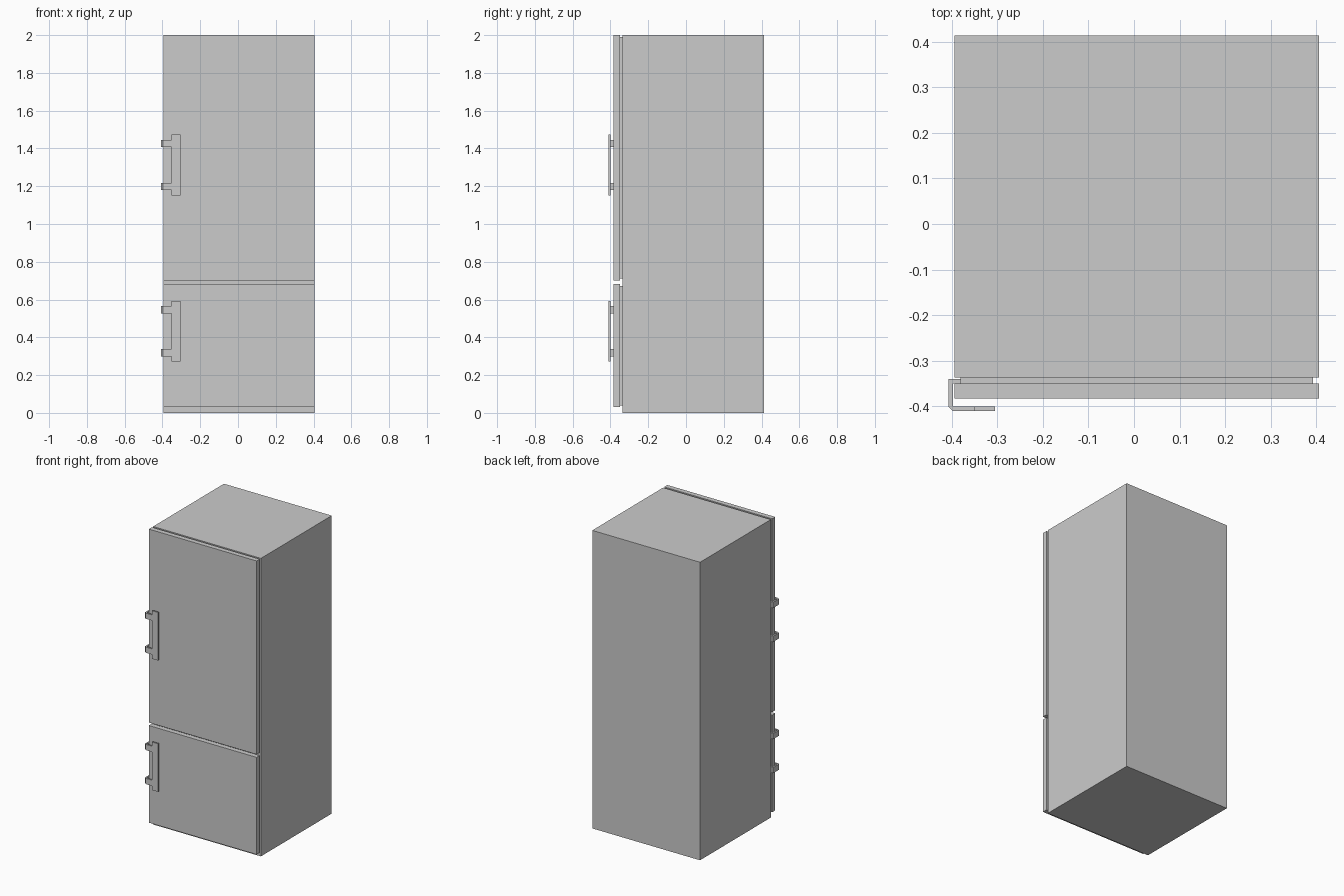
import bpy, bmesh
from mathutils import Vector

if "Cube" in bpy.data.objects:
    bpy.data.objects.remove(bpy.data.objects["Cube"])


def prism(name, outline, axis_vec):
    """Extrude a planar outline of 3D points along axis_vec."""
    bm = bmesh.new()
    face = bm.faces.new([bm.verts.new(p) for p in outline])
    ext = bmesh.ops.extrude_face_region(bm, geom=[face])
    verts = [g for g in ext["geom"] if isinstance(g, bmesh.types.BMVert)]
    bmesh.ops.translate(bm, verts=verts, vec=Vector(axis_vec))
    bmesh.ops.recalc_face_normals(bm, faces=bm.faces)
    mesh = bpy.data.meshes.new(name)
    bm.to_mesh(mesh)
    bm.free()
    ob = bpy.data.objects.new(name, mesh)
    bpy.context.collection.objects.link(ob)
    return ob


def box(name, x, y, z):
    base = [(x[0], y[0], z[0]), (x[1], y[0], z[0]), (x[1], y[1], z[0]), (x[0], y[1], z[0])]
    return prism(name, base, (0, 0, z[1] - z[0]))


X = (-0.394, 0.406)

# Cabinet
box("cabinet", X, (-0.337, 0.414), (0, 2))

# Bracket seen from above: wraps round the door edge and hooks in behind it
BRACKET = [(-0.351, -0.411), (-0.398, -0.411), (-0.408, -0.401), (-0.408, -0.341),
           (-0.380, -0.341), (-0.380, -0.350), (-0.398, -0.350), (-0.398, -0.401),
           (-0.351, -0.401)]

# Doors, each with an inset gasket and a handle
for label, z0, z1, handle_z in (("upper", 0.702, 2.0, 1.313), ("lower", 0.03, 0.682, 0.432)):
    box(label + "_door", X, (-0.383, -0.350), (z0, z1))
    box(label + "_gasket", (X[0] + 0.013, X[1] - 0.013), (-0.350, -0.337), (z0 + 0.01, z1 - 0.01))
    # Flat vertical grip
    box(label + "_handle_grip", (-0.351, -0.305), (-0.411, -0.401), (handle_z - 0.161, handle_z + 0.161))
    # Two brackets, above and below the handle centre
    for side, dz in (("top", 0.114), ("bottom", -0.114)):
        bottom = handle_z + dz - 0.019
        prism(f"{label}_handle_bracket_{side}", [(x, y, bottom) for x, y in BRACKET], (0, 0, 0.038))
